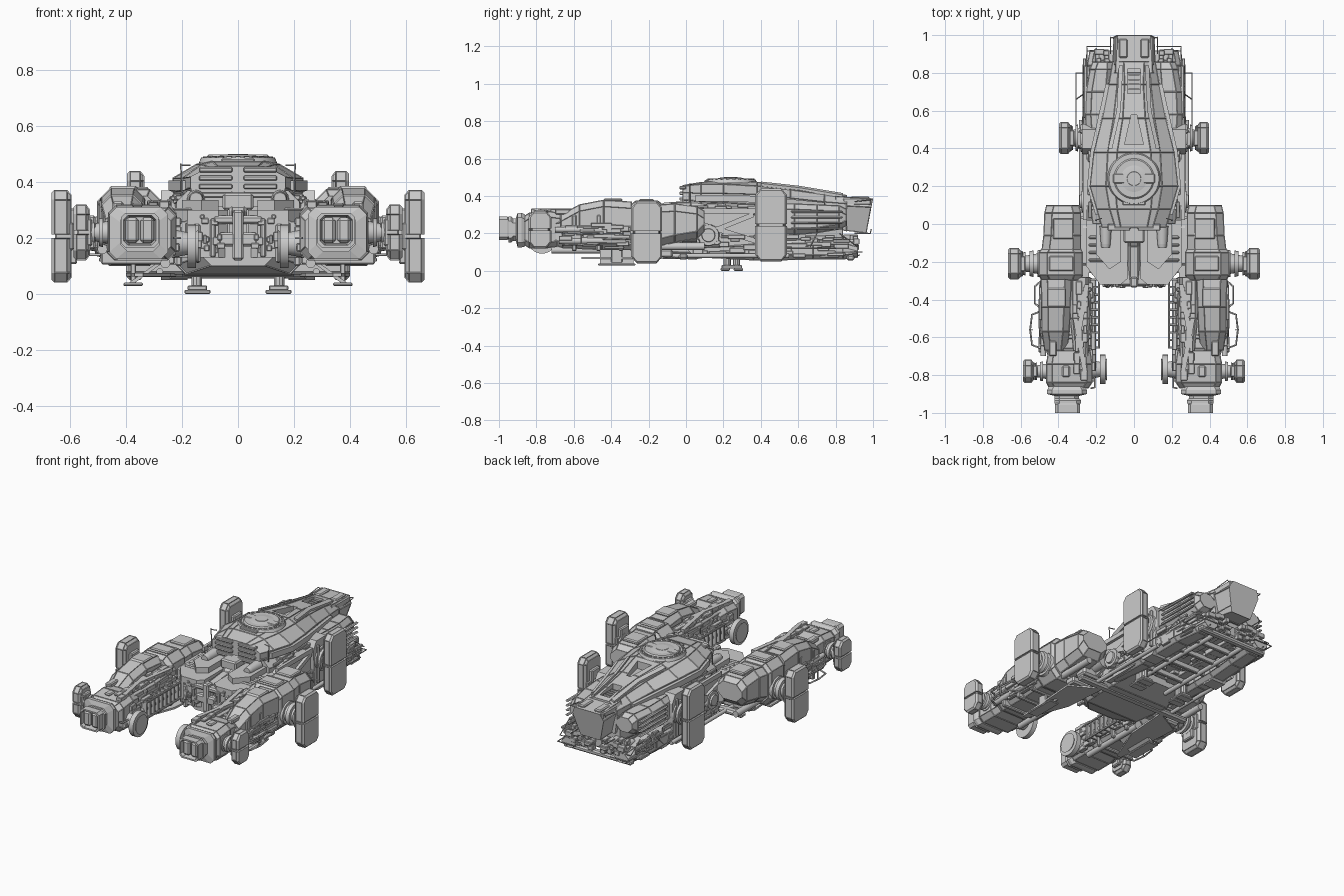
import bpy, bmesh, math, random
from mathutils import Vector, Matrix
random.seed(4)


def finish(name, bm, mirror=True, smooth=False):
    bmesh.ops.recalc_face_normals(bm, faces=bm.faces)
    me = bpy.data.meshes.new(name)
    bm.to_mesh(me)
    bm.free()
    ob = bpy.data.objects.new(name, me)
    bpy.context.collection.objects.link(ob)
    if smooth:
        bpy.context.view_layer.objects.active = ob
        ob.select_set(True)
        bpy.ops.object.shade_smooth_by_angle(angle=math.radians(35))
        ob.select_set(False)
    if mirror:
        ob.modifiers.new("mirror", 'MIRROR').use_mirror_merge = False
    return ob


def panel(bm, t=.003, d=-.003):
    fs = [f for f in bm.faces if len(f.verts) == 4 and min(e.calc_length() for e in f.edges) > 5 * t]
    bmesh.ops.inset_individual(bm, faces=fs, thickness=t, depth=d, use_even_offset=True)


def loft(name, rings, mirror=True, panels=True):
    bm = bmesh.new()
    vs = [[bm.verts.new(p) for p in r] for r in rings]
    n = len(vs[0])
    for a, b in zip(vs, vs[1:]):
        for i in range(n):
            bm.faces.new((a[i], a[(i + 1) % n], b[(i + 1) % n], b[i]))
    bm.faces.new(vs[0])
    bm.faces.new(vs[-1][::-1])
    bmesh.ops.recalc_face_normals(bm, faces=bm.faces)
    if panels:
        panel(bm)
    return finish(name, bm, mirror)


def octo(y, x0, x1, z0, z1, c=.03):
    return [(x0 + c, y, z0), (x1 - c, y, z0), (x1, y, z0 + c), (x1, y, z1 - c),
            (x1 - c, y, z1), (x0 + c, y, z1), (x0, y, z1 - c), (x0, y, z0 + c)]


def octs(name, rows, c=.03, mirror=True, panels=True):
    return loft(name, [octo(*r, c) for r in rows], mirror, panels)


def prism(name, pts, a0, a1, axis, mirror=True, panels=False):
    place = {'x': lambda p, a: (a, *p), 'y': lambda p, a: (p[0], a, p[1]), 'z': lambda p, a: (*p, a)}[axis]
    return loft(name, [[place(p, a) for p in pts] for a in (a0, a1)], mirror, panels)


def boxes(name, specs, c=.006, mirror=True):
    bm = bmesh.new()
    for x0, x1, y0, y1, z0, z1 in specs:
        m = Matrix.Translation(((x0 + x1) / 2, (y0 + y1) / 2, (z0 + z1) / 2)) @ Matrix.Diagonal((x1 - x0, y1 - y0, z1 - z0, 1))
        bmesh.ops.create_cube(bm, size=1, matrix=m)
    if c:
        bmesh.ops.bevel(bm, geom=bm.edges[:], offset=c, segments=1, affect='EDGES', clamp_overlap=True)
    return finish(name, bm, mirror)


def discs(name, specs, axis, mirror=True, seg=24):
    """specs: centre, radius at start, radius at end, length"""
    rot = {'x': Matrix.Rotation(math.pi / 2, 4, 'Y'), 'y': Matrix.Rotation(-math.pi / 2, 4, 'X'), 'z': Matrix()}[axis]
    bm = bmesh.new()
    for c, r1, r2, h in specs:
        bmesh.ops.create_cone(bm, cap_ends=True, segments=seg, radius1=r1, radius2=r2, depth=h,
                              matrix=Matrix.Translation(c) @ rot)
    return finish(name, bm, mirror, True)


def tubes(name, paths, r=.004):
    cu = bpy.data.curves.new(name, 'CURVE')
    cu.dimensions, cu.bevel_depth, cu.bevel_resolution, cu.use_fill_caps = '3D', r, 1, True
    for path in paths:
        for s in (1, -1):
            sp = cu.splines.new('POLY')
            sp.points.add(len(path) - 1)
            for q, (x, y, z) in zip(sp.points, path):
                q.co = (s * x, y, z, 1)
    bpy.context.collection.objects.link(bpy.data.objects.new(name, cu))


def greebles(name, x, y, z, n, s=(.02, .07, .02)):
    out = []
    for _ in range(n):
        h = [k * random.uniform(.25, .6) for k in s]
        c = [random.uniform(a + k, b - k) if b - a > 2 * k else (a + b) / 2 for (a, b), k in zip((x, y, z), h)]
        out.append((c[0] - h[0], c[0] + h[0], c[1] - h[1], c[1] + h[1], c[2] - h[2], c[2] + h[2]))
    boxes(name, out, .003)


# Upper armoured hull: y, then half profile of bottom, side low, side high, shoulder, crown
rows = [(-.02, .15, .31, .17, .38, .42, .10, .455, .07, .458), (.08, .18, .3, .2, .37, .415, .13, .465, .09, .475),
        (.2, .2, .3, .235, .365, .415, .15, .465, .1, .482), (.38, .2, .28, .215, .355, .41, .14, .455, .09, .476),
        (.56, .16, .27, .17, .34, .39, .11, .435, .06, .452), (.74, .12, .24, .135, .325, .37, .09, .41, .05, .427),
        (.86, .1, .21, .115, .32, .36, .085, .39, .055, .405)]
rings = []
for y, xb, zb, xm, z1, z2, xs, zs, xt, zt in rows:
    half = [(xb, zb), (xm, z1), (xm, z2), (xs, zs), (xt, zt)]
    rings.append([(a, y, b) for a, b in half] + [(-a, y, b) for a, b in half[::-1]])
hull = loft("upper_hull", rings, False)
for nm, pts, z in (("triangle_cut", [(-.05, .42), (.05, .42), (.014, .58), (-.014, .58)], .42),
                   ("slot_cut", [(-.035, .69), (.035, .69), (.035, .82), (-.035, .82)], .38)):
    cut = prism(nm, pts, z, .6, 'z', False)
    cut.hide_render = True
    cut.hide_set(True)
    b = hull.modifiers.new(nm, 'BOOLEAN')
    b.operation, b.object, b.solver = 'DIFFERENCE', cut, 'EXACT'
boxes("window_ribs", [(-.03, .03, y, y + .008, .38, .405) for y in (.71, .735, .76, .785)], 0, False)

# Nose wedge with slanted end plate and roof armour strips
nose = [[(-.085, .8, .22), (.085, .8, .22), (.115, .8, .35), (.1, .8, .4), (-.1, .8, .4), (-.115, .8, .35)],
        [(-.07, .965, .2), (.07, .965, .2), (.11, .99, .34), (.09, 1, .385), (-.09, 1, .385), (-.11, .99, .34)]]
loft("nose_wedge", nose, False)
boxes("nose_roof_blocks", [(.035, .08, .88, .98, .38, .398), (.085, .105, .84, .99, .35, .39)])
loft("roof_strips", [[(x, y, z) for x, z in ((a, h), (a + .022, h - .012), (a + .022, h + .002), (a, h + .012))]
                     for y, a, h in ((.4, .115, .465), (.6, .07, .443), (.84, .058, .403))], panels=False)
loft("side_strakes", [[(a, y, h - .02), (a + .02, y, h - .02), (a + .02, y, h + .015), (a, y, h + .015)]
                      for y, a, h in ((.05, .185, .39), (.2, .228, .39), (.38, .212, .385), (.74, .13, .35))], panels=False)

# Low turret hatch on the roof
C = (0, .24)
discs("turret_base", [((*C, .478), .14, .132, .018), ((*C, .488), .112, .1, .012)], 'z', False, 48)
discs("turret_cap", [((*C, .492), .1, .055, .012), ((*C, .497), .04, .036, .006)], 'z', False, 48)
bm = bmesh.new()
for k in range(24):
    m = Matrix.Translation((*C, .488)) @ Matrix.Rotation(k * math.tau / 24, 4, 'Z') @ Matrix.Translation((.121, 0, 0))
    bmesh.ops.create_cube(bm, size=1, matrix=m @ Matrix.Diagonal((.01, .018, .008, 1)))
finish("turret_bolts", bm, False)
boxes("turret_bar", [(-.11, .11, .215, .265, .485, .498), (-.06, .06, .1, .13, .465, .485)], .004, False)

# Main chassis, belly and neck
octs("chassis", [(.0, -.22, .22, .12, .37), (.15, -.24, .24, .13, .36), (.35, -.24, .24, .13, .36),
                 (.6, -.17, .17, .13, .32), (.84, -.12, .12, .12, .27)], .04, False)
octs("belly_pan", [(-.3, -.13, .13, .1, .2), (-.2, -.22, .22, .07, .2), (.05, -.24, .24, .06, .2), (.2, -.2, .2, .09, .2)], .035, False)
prism("neck_deck", [(.035, .02), (.035, -.29), (.07, -.32), (.18, -.32), (.255, -.22), (.255, .02)], .13, .3, 'z')
prism("neck_cheek", [(.07, .0), (.07, -.2), (.13, -.24), (.2, -.16), (.2, 0)], .29, .335, 'z')
octs("neck_spine", [(-.3, -.032, .032, .14, .28), (-.12, -.032, .032, .14, .3), (0, -.032, .032, .14, .38)], .01, False)
boxes("neck_front_machinery", [(-.07, .07, -.33, -.25, .17, .22), (-.09, .09, -.325, -.2, .25, .28), (-.055, .055, -.1, 0, .3, .36),
                               (-.02, .02, -.335, -.28, .12, .3)], .008, False)
boxes("neck_ribs", [(.1, .24, y, y + .018, .295, .308) for y in (-.2, -.16, -.12, -.08)])
boxes("neck_posts", [(.08, .1, -.335, -.3, .13, .27), (.135, .16, -.33, -.28, .11, .25), (.2, .225, -.27, -.2, .1, .28)])
discs("headlights", [((.15, -.06, .34), .025, .032, .1), ((.15, -.115, .34), .022, .026, .02)], 'y')
boxes("hull_rear_louvres", [(.02, .14, -.035, 0, z, z + .018) for z in (.345, .375, .405, .435)], .004)
greebles("neck_greebles", (.04, .17), (-.34, -.3), (.14, .29), 18, (.025, .03, .03))

# Hull flanks: panels, braces, hub, nacelles and frame around the rear thruster
prism("flank_panel", [(.0, .12), (.02, .29), (.1, .34), (.34, .33), (.38, .28), (.38, .1), (.3, .07), (.05, .07)], .22, .252, 'x')
for i, (p, q) in enumerate((((-.02, .28), (.37, .16)), ((-.06, .13), (.36, .3)), ((.02, .32), (.37, .32)))):
    prism("flank_brace_%d" % i, [(p[0], p[1] - .014), (q[0], q[1] - .014), (q[0], q[1] + .014), (p[0], p[1] + .014)], .25, .27, 'x')
discs("flank_hub", [((.262, .12, .19), .06, .055, .03), ((.275, .12, .19), .04, .034, .025)], 'x')
octs("nose_nacelle", [(.5, .13, .255, .2, .36), (.58, .13, .26, .19, .36), (.7, .12, .255, .2, .355), (.82, .11, .235, .22, .35), (.86, .11, .22, .24, .33)])
octs("lower_nacelle", [(.08, .17, .255, .07, .15), (.36, .15, .265, .055, .16), (.5, .15, .275, .055, .17), (.68, .14, .27, .06, .17),
                       (.84, .13, .25, .06, .15), (.92, .14, .235, .07, .13)], .025)
prism("thruster_frame", [(.38, .08), (.37, .32), (.4, .37), (.5, .37), (.53, .32), (.52, .08), (.49, .05), (.41, .05)], .18, .275, 'x')
boxes("frame_clamps", [(.26, .29, .4, .42, .1, .34), (.26, .29, .48, .5, .1, .34), (.26, .31, .41, .49, .18, .3)])
boxes("flank_slats", [(.245, .268, .56, .84, z, z + .012) for z in (.22, .25, .28, .31)])
greebles("flank_greebles", (.235, .275), (-.02, .88), (.07, .2), 60, (.02, .09, .025))
greebles("flank_upper_greebles", (.2, .25), (.02, .5), (.3, .36), 26, (.03, .08, .025))
greebles("belly_greebles", (.02, .14), (.22, .84), (.1, .14), 36, (.06, .09, .03))
boxes("belly_cross_ribs", [(-.15, .15, y, y + .02, .075, .11) for y in (.3, .44, .58, .72)], .004, False)
greebles("nose_greebles", (.02, .22), (.82, .93), (.08, .2), 30, (.05, .05, .03))
discs("keel_pipes", [((.11, .5, .08), .014, .014, .7), ((.28, .2, .08), .012, .012, .7), ((.17, .85, .15), .018, .018, .14)], 'y', seg=12)
boxes("keel_bumper", [(-.24, .24, .86, .9, .055, .085), (-.14, .14, .8, .88, .1, .17)], .008, False)

# Landing pads
boxes("landing_pad", [(.098, .192, .185, .235, 0, .014), (.098, .192, .255, .305, 0, .014), (.11, .18, .19, .3, .012, .03)], .004)
discs("landing_leg", [((.148, .22, .06), .02, .02, .08), ((.148, .27, .06), .02, .02, .08)], 'z', seg=10)

# Engine boom, one per side
octs("boom_tail", [(.1, .29, .465, .21, .32), (.06, .28, .475, .17, .345), (-.06, .28, .48, .15, .36), (-.14, .28, .49, .13, .355)], .04)
octs("boom_collar", [(-.13, .28, .49, .12, .36), (-.15, .27, .505, .1, .375), (-.27, .27, .505, .1, .375), (-.3, .28, .49, .11, .35)], .045)
octs("boom_core", [(-.28, .23, .49, .11, .3), (-.45, .23, .48, .11, .29), (-.66, .23, .47, .12, .29), (-.72, .25, .45, .14, .28)])
octs("boom_shroud", [(-.29, .33, .495, .2, .37), (-.44, .335, .49, .2, .38), (-.57, .34, .49, .2, .355), (-.67, .35, .475, .2, .3)], .035)
octs("boom_inner_deck", [(-.28, .24, .34, .26, .325), (-.5, .23, .34, .26, .32), (-.8, .25, .31, .26, .31)], .015)
octs("boom_head", [(-.67, .23, .455, .13, .31), (-.74, .22, .465, .12, .32), (-.84, .22, .465, .12, .31), (-.87, .24, .45, .14, .29)])
octs("boom_neck_rings", [(-.86, .26, .45, .13, .3), (-.88, .25, .46, .125, .31), (-.9, .25, .46, .125, .31), (-.91, .29, .42, .16, .28),
                         (-.925, .29, .42, .16, .28), (-.935, .28, .42, .15, .29), (-.95, .28, .42, .15, .29)], .025, panels=False)
octs("nozzle", [(-.94, .295, .41, .175, .28), (-.955, .285, .418, .165, .29), (-1, .285, .418, .165, .29), (-1, .294, .409, .174, .281),
                (-.96, .3, .4, .18, .275)], .015, panels=False)
boxes("nozzle_cells", [(.3, .348, -.99, -.945, .182, .273), (.355, .403, -.99, -.945, .182, .273)], .01)
discs("boom_rods", [((.48, -.5, .22), .015, .015, .4), ((.485, -.5, .16), .018, .018, .36), ((.215, -.5, .2), .014, .014, .42),
                    ((.26, -.5, .11), .018, .018, .44), ((.42, -.05, .13), .02, .02, .3)], 'y', seg=12)
boxes("boom_bands", [(.225, .49, y, y + .025, .105, .3) for y in (-.36, -.48, -.61)])
for i, (p, q) in enumerate((((.25, -.32), (.3, -.62)), ((.31, -.5), (.26, -.78)))):
    prism("boom_deck_brace_%d" % i, [(p[0] - .013, p[1]), (p[0] + .013, p[1]), (q[0] + .013, q[1]), (q[0] - .013, q[1])], .31, .334, 'z')
boxes("boom_head_hatch", [(.34, .38, -.81, -.75, .31, .325), (.41, .45, -.7, -.62, .3, .33)])
boxes("inner_lattice", [(.185, .235, y, y + .012, .15, .26) for y in [-.66 + .04 * k for k in range(11)]] +
      [(.18, .19, -.66, -.24, z, z + .012) for z in (.15, .25)], .002)
greebles("boom_side_greebles", (.46, .505), (-.68, -.28), (.11, .26), 40, (.025, .1, .025))
greebles("boom_inner_greebles", (.2, .25), (-.84, -.28), (.12, .29), 36, (.025, .08, .03))
greebles("boom_top_greebles", (.24, .33), (-.84, -.3), (.31, .33), 22, (.03, .06, .02))
boxes("boom_roof_pads", [(.36, .46, -.44, -.34, .37, .386), (.32, .45, -.25, -.17, .37, .383), (.32, .43, -.08, .03, .345, .368)])
boxes("hinge_arm", [(.2, .36, -.2, -.12, .14, .27), (.2, .36, -.1, -.02, .12, .24), (.24, .3, -.22, .04, .16, .29)], .012)
discs("hinge_pin", [((.27, -.08, .2), .045, .045, .28)], 'y')

# Thin fins and skids under the booms
prism("under_fin", [(.25, .125), (.27, .125), (.39, .04), (.375, .035)], -.28, -.46, 'y')
prism("under_web", [(.22, -.02), (.4, -.12), (.37, -.56), (.34, -.56), (.24, -.3)], .062, .074, 'z')
boxes("skid", [(.34, .41, -.47, -.27, .028, .04), (.365, .385, -.4, -.34, .03, .12)], .004)
boxes("cross_beam", [(-.4, .4, -.14, -.07, .07, .115), (-.4, .4, -.04, .01, .06, .09)], .01, False)


# Steering thrusters: split bevelled slab on a stepped axle
def thruster(name, y, root, x0, x1, z0, z1, h):
    mid, k = (z0 + z1) / 2, (x1 - x0) * .45
    for part, s, e in (("upper", 1, z1), ("lower", -1, z0)):
        a, b = mid + s * .006, e - s * .035
        def ring(x, g):
            return [(x, y - h + g, a), (x, y + h - g, a), (x, y + h - g, b), (x, y + h - .03, e - s * g),
                    (x, y - h + .03, e - s * g), (x, y - h + g, b)]
        loft("%s_%s" % (name, part), [ring(x0, .018), ring(x0 + k / 2, 0), ring(x1 - .01, 0), ring(x1, .01)])
    boxes(name + "_core", [(x0 - .008, x1 - .012, y - h + .015, y + h - .015, mid - .05, mid + .05),
                           (x0 - .02, x0 + .01, y - h * .5, y + h * .5, mid - (z1 - z0) * .3, mid + (z1 - z0) * .3)])
    n, w = 5, (x0 - root) / 5
    discs(name + "_axle", [((root + w * (i + .5), y, mid), h * f, h * f * .93, w)
                           for i, f in enumerate((.9, .65, .85, .55, .75))], 'x')


thruster("rear_thruster", .455, .27, .335, .397, .05, .44, .085)
thruster("mid_thruster", -.21, .49, .595, .667, .04, .372, .083)
thruster("front_thruster", -.78, .45, .53, .588, .12, .32, .062)
discs("inner_wheel", [((.165, -.77, .17), .078, .078, .03), ((.148, -.77, .17), .06, .05, .012), ((.205, -.77, .18), .04, .05, .05)], 'x', seg=32)

# Guard rails, cables and aerials
tubes("guard_rails", [[(.1, .99, .22), (.125, .985, .2), (.125, .9, .2)], [(.12, .94, .1), (.25, .94, .1), (.25, .8, .1)],
                      [(.12, .915, .13), (.25, .915, .13), (.25, .82, .2)], [(.25, .8, .12), (.307, .8, .12), (.307, .4, .12), (.26, .4, .12)],
                      [(.25, .7, .2), (.307, .66, .12)], [(.2, .93, .085), (.2, .88, .07)]], .0035)
tubes("boom_rails", [[(.49, -.66, .2), (.54, -.64, .2), (.55, -.56, .2), (.54, -.48, .2), (.49, -.46, .2)],
                     [(.49, -.66, .14), (.54, -.64, .14), (.55, -.56, .14), (.54, -.48, .14), (.49, -.46, .14)],
                     [(.49, -.45, .17), (.525, -.42, .17), (.525, -.33, .17), (.49, -.3, .17)],
                     [(.23, -.87, .2), (.208, -.865, .2), (.205, -.7, .2)], [(.54, -.56, .2), (.54, -.56, .14)]], .005)
tubes("aerials", [[(.2, .02, .36), (.205, .02, .467)], [(.17, .03, .46), (.205, .02, .46)], [(.1, .98, .38), (.125, .99, .38), (.125, .9, .37)]], .003)
